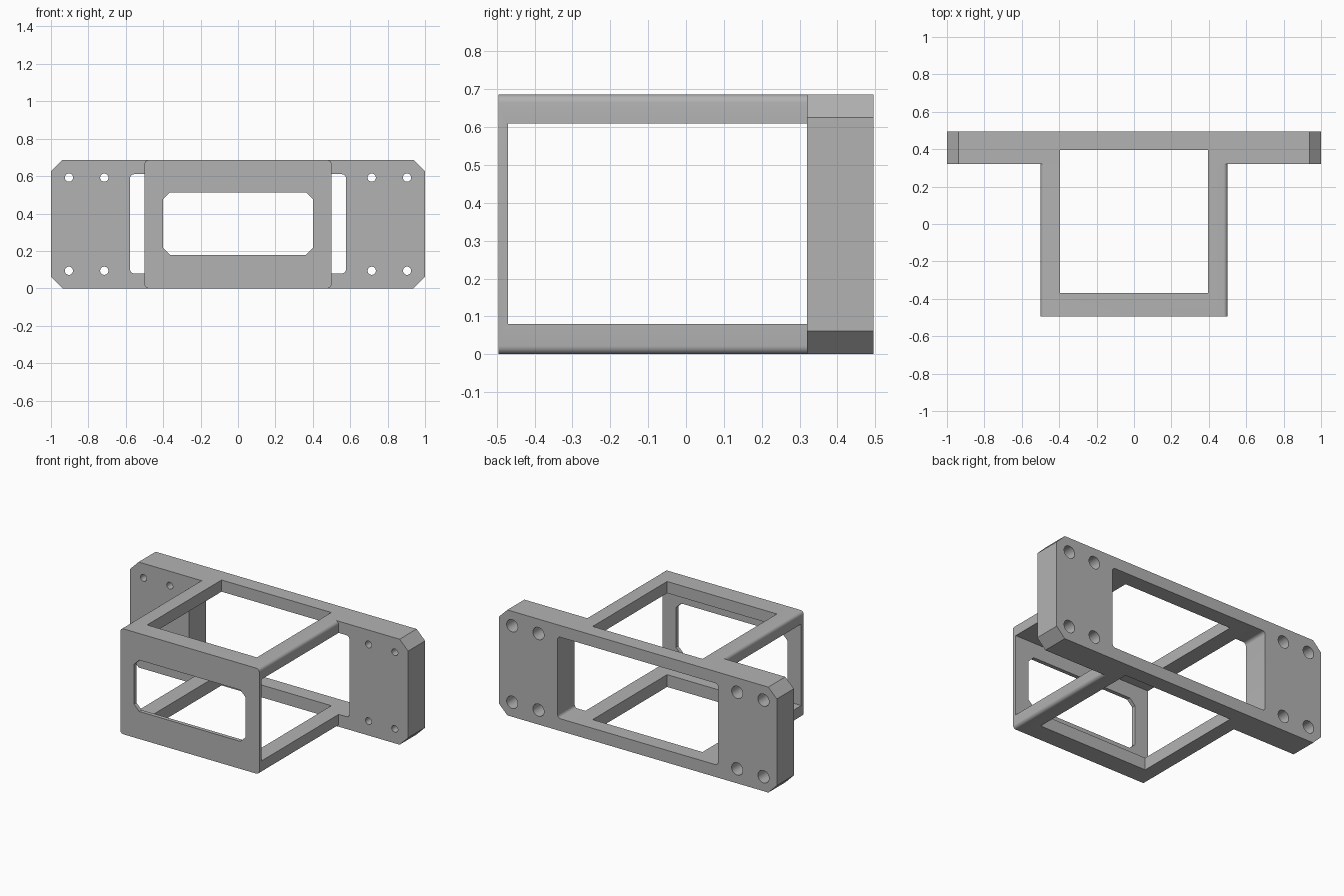
import bpy
import bmesh
import math
from mathutils import Matrix, Vector

if "Cube" in bpy.data.objects:
    bpy.data.objects.remove(bpy.data.objects["Cube"], do_unlink=True)

grey = bpy.data.materials.new("plain grey")
grey.use_nodes = True
grey.diffuse_color = (0.45, 0.45, 0.45, 1)
grey.node_tree.nodes["Principled BSDF"].inputs["Base Color"].default_value = (0.45, 0.45, 0.45, 1)

HEIGHT = 0.686
MID = HEIGHT / 2
BACK = 0.495
FRONT = -0.495
PLATE_FRONT = 0.32


def finish(name, bm):
    bmesh.ops.recalc_face_normals(bm, faces=bm.faces)
    mesh = bpy.data.meshes.new(name)
    bm.to_mesh(mesh)
    bm.free()
    mesh.materials.append(grey)
    obj = bpy.data.objects.new(name, mesh)
    bpy.context.collection.objects.link(obj)
    return obj


def block(name, half_width, z0, z1, y0, y1, corner=0.0, segments=1):
    """Box whose four edges along y are chamfered or rounded."""
    bm = bmesh.new()
    size = Vector((2 * half_width, y1 - y0, z1 - z0))
    centre = Vector((0, (y0 + y1) / 2, (z0 + z1) / 2))
    bmesh.ops.create_cube(bm, size=1, matrix=Matrix.Translation(centre) @ Matrix.Diagonal(size).to_4x4())
    if corner:
        edges = [e for e in bm.edges if abs(e.verts[0].co.y - e.verts[1].co.y) > 0.001]
        bmesh.ops.bevel(bm, geom=edges, offset=corner, segments=segments, profile=0.5, affect='EDGES')
    return finish(name, bm)


def pin(name, radius, x, z, y0, y1):
    """Cylinder lying along y."""
    bm = bmesh.new()
    place = Matrix.Translation((x, (y0 + y1) / 2, z)) @ Matrix.Rotation(math.pi / 2, 4, 'X')
    bmesh.ops.create_cone(bm, cap_ends=True, segments=32, radius1=radius, radius2=radius,
                          depth=y1 - y0, matrix=place)
    return finish(name, bm)


def cut(target, cutter):
    mod = target.modifiers.new("cut", 'BOOLEAN')
    mod.operation = 'DIFFERENCE'
    mod.solver = 'EXACT'
    mod.object = cutter
    bpy.context.view_layer.objects.active = target
    bpy.ops.object.modifier_apply(modifier=mod.name)


# Main bodies
plate = block("mounting_plate", 1.0, 0, HEIGHT, PLATE_FRONT, BACK, corner=0.061)
frame = block("cage_frame", 0.5, 0, HEIGHT, FRONT, PLATE_FRONT, corner=0.022, segments=6)

# Cavity through plate and frame, vertical opening, front window
cavity = block("cavity_cutter", 0.577, 0.08, 0.61, -0.47, 0.7, corner=0.02, segments=6)
opening = block("opening_cutter", 0.395, -0.2, 0.9, -0.37, 0.395)
window = block("window_cutter", 0.402, 0.179, 0.513, -0.7, -0.3, corner=0.038)
cutters = [cavity, opening, window]
for body in (plate, frame):
    cut(body, cavity)
    cut(body, opening)
cut(frame, window)

# Bolt holes, counterbored from the back
for side in (-1, 1):
    for x in (0.715, 0.904):
        for dz in (-0.249, 0.249):
            for radius, start in ((0.022, 0.2), (0.04, 0.375)):
                hole = pin("hole_cutter", radius, side * x, MID + dz, start, 0.6)
                cut(plate, hole)
                cutters.append(hole)

for cutter in cutters:
    bpy.data.objects.remove(cutter, do_unlink=True)

# Smooth the rounds, keep the hard edges
bpy.ops.object.select_all(action='DESELECT')
for body in (plate, frame):
    body.select_set(True)
bpy.context.view_layer.objects.active = plate
bpy.ops.object.shade_smooth_by_angle(angle=math.radians(30))
